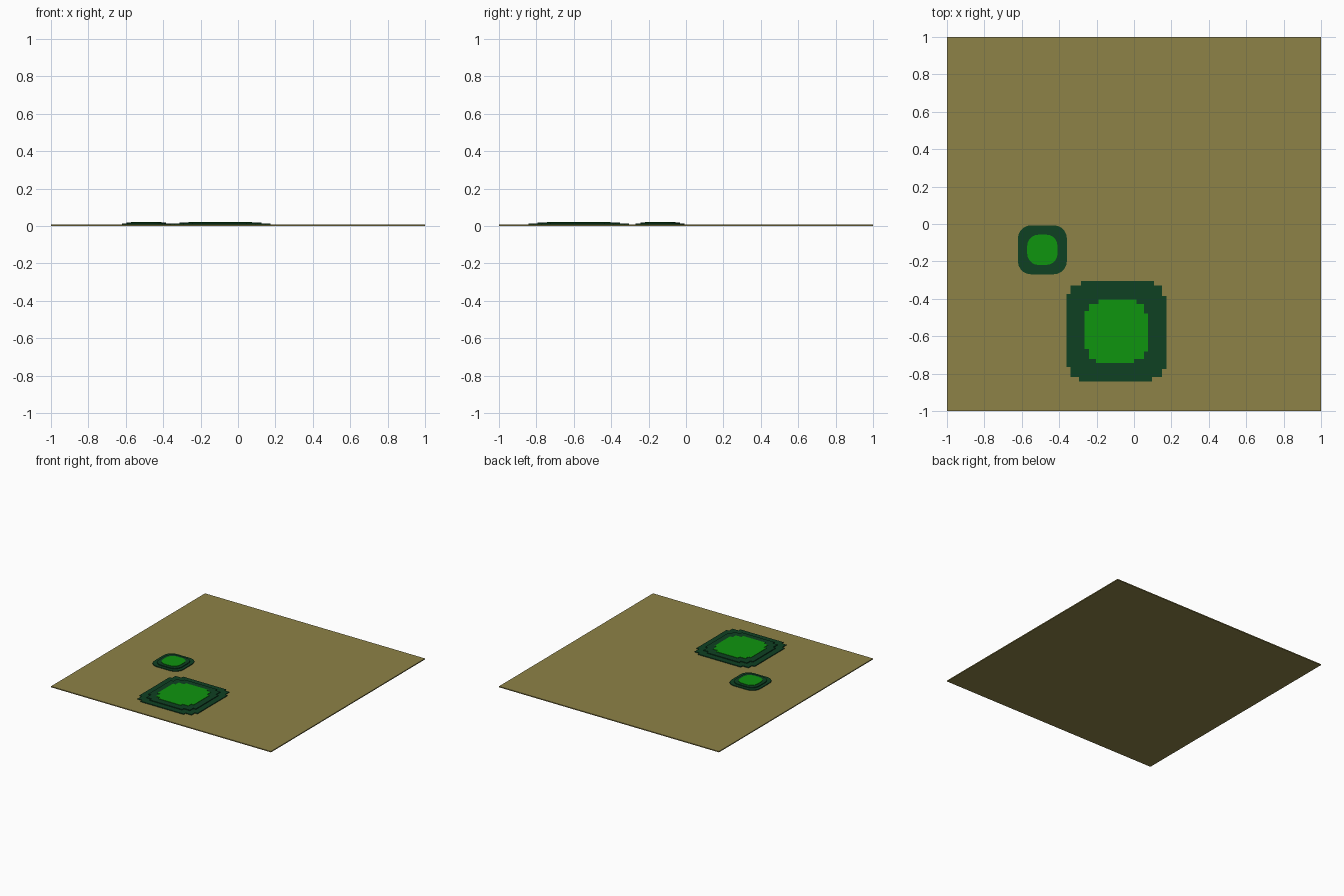
import bpy, bmesh, math

if "Cube" in bpy.data.objects:
    bpy.data.objects.remove(bpy.data.objects["Cube"])


def material(name, rgb):
    m = bpy.data.materials.new(name)
    m.diffuse_color = (*rgb, 1)
    m.use_nodes = True
    m.node_tree.nodes["Principled BSDF"].inputs["Base Color"].default_value = m.diffuse_color
    return m


SAND = material("dry_ground", (0.27, 0.225, 0.063))
DARK = material("dark_green", (0.0045, 0.052, 0.0165))
GREEN = material("bright_green", (0.0045, 0.30, 0.0045))


def slab(name, cx, cy, quadrant, z0, z1, mat):
    """Extrude an outline made by turning one quadrant through four corners."""
    bm = bmesh.new()
    pts = []
    for k in range(4):
        c, s = round(math.cos(k * math.pi / 2)), round(math.sin(k * math.pi / 2))
        pts += [(cx + c * x - s * y, cy + s * x + c * y) for x, y in quadrant]
    face = bm.faces.new([bm.verts.new((x, y, z0)) for x, y in pts])
    ext = bmesh.ops.extrude_face_region(bm, geom=[face])
    top = [v for v in ext["geom"] if isinstance(v, bmesh.types.BMVert)]
    bmesh.ops.translate(bm, verts=top, vec=(0, 0, z1 - z0))
    if not any(len(f.verts) == len(pts) and f.calc_center_median().z < z0 + 1e-5 for f in bm.faces):
        bm.faces.new([v for v in bm.verts if v not in top][::-1])
    bmesh.ops.recalc_face_normals(bm, faces=bm.faces)
    me = bpy.data.meshes.new(name)
    bm.to_mesh(me)
    bm.free()
    me.materials.append(mat)
    ob = bpy.data.objects.new(name, me)
    bpy.context.collection.objects.link(ob)
    return ob


def stepped(h, a=0.078, b=0.067):
    """Blocky stair-stepped corner."""
    t = 0.023
    return [(h, h - a), (h - t, h - a), (h - t, h - t), (h - b, h - t), (h - b, h)]


def rounded(h, r, n=5):
    """Rounded corner."""
    return [(h - r + r * math.cos(i * math.pi / 2 / n),
             h - r + r * math.sin(i * math.pi / 2 / n)) for i in range(n + 1)]


# ground plate
slab("ground", 0, 0, [(1, 1)], 0, 0.008, SAND)

# stacked tiers: lower dark, middle dark, bright top
TIERS = [("lower", 0.006, 0.014, DARK), ("middle", 0.013, 0.020, DARK), ("top", 0.019, 0.023, GREEN)]
large = [stepped(0.268), stepped(0.22), stepped(0.17, 0.075, 0.062)]
small = [rounded(0.131, 0.07), rounded(0.106, 0.065), rounded(0.081, 0.06)]
for label, cx, cy, outlines in (("large_patch", -0.094, -0.574, large),
                                ("small_patch", -0.49, -0.138, small)):
    for (tier, z0, z1, mat), outline in zip(TIERS, outlines):
        slab(f"{label}_{tier}", cx, cy, outline, z0, z1, mat)
